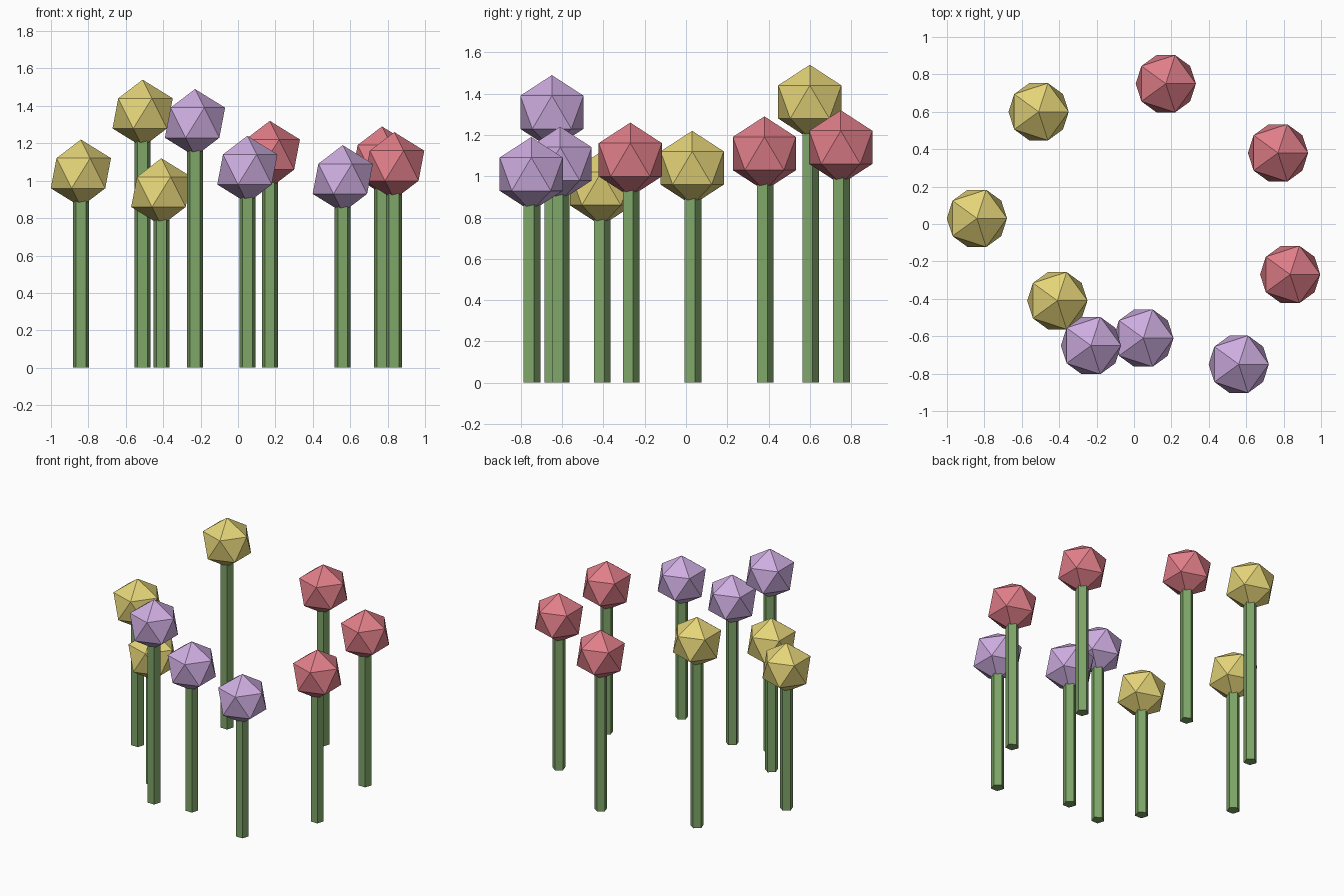
import bpy

cube = bpy.data.objects.get("Cube")
if cube:
    bpy.data.objects.remove(cube, do_unlink=True)

HEAD_RADIUS = 0.18
STEM_RADIUS = 0.045


def make_material(name, rgb):
    mat = bpy.data.materials.new(name)
    mat.use_nodes = True
    mat.diffuse_color = (*rgb, 1)
    mat.node_tree.nodes["Principled BSDF"].inputs["Base Color"].default_value = (*rgb, 1)
    return mat


def finish(name, mat):
    obj = bpy.context.object
    obj.name = name
    obj.data.materials.append(mat)


def add_flower(name, x, y, height, petal_mat):
    # five-sided stem running up into the middle of the head
    bpy.ops.mesh.primitive_cylinder_add(
        vertices=5, radius=STEM_RADIUS, depth=height, location=(x, y, height / 2))
    finish(name + "_stem", stem_green)
    # faceted flower head
    bpy.ops.mesh.primitive_ico_sphere_add(
        subdivisions=1, radius=HEAD_RADIUS, location=(x, y, height))
    finish(name + "_head", petal_mat)


stem_green = make_material("stem_green", (0.21, 0.38, 0.14))

# each colour group: petal colour, then x, y and head height of every flower
groups = {
    "yellow": ((0.78, 0.66, 0.19),
               [(-0.84, 0.03, 1.04), (-0.51, 0.60, 1.36), (-0.41, -0.41, 0.94)]),
    "purple": ((0.62, 0.42, 0.75),
               [(-0.23, -0.65, 1.31), (0.05, -0.61, 1.06), (0.56, -0.75, 1.01)]),
    "red": ((0.75, 0.21, 0.25),
            [(0.17, 0.75, 1.14), (0.77, 0.38, 1.11), (0.835, -0.27, 1.08)]),
}

for colour, (rgb, spots) in groups.items():
    petal_mat = make_material("petal_" + colour, rgb)
    for i, (x, y, height) in enumerate(spots, 1):
        add_flower(f"{colour}_flower_{i}", x, y, height, petal_mat)
